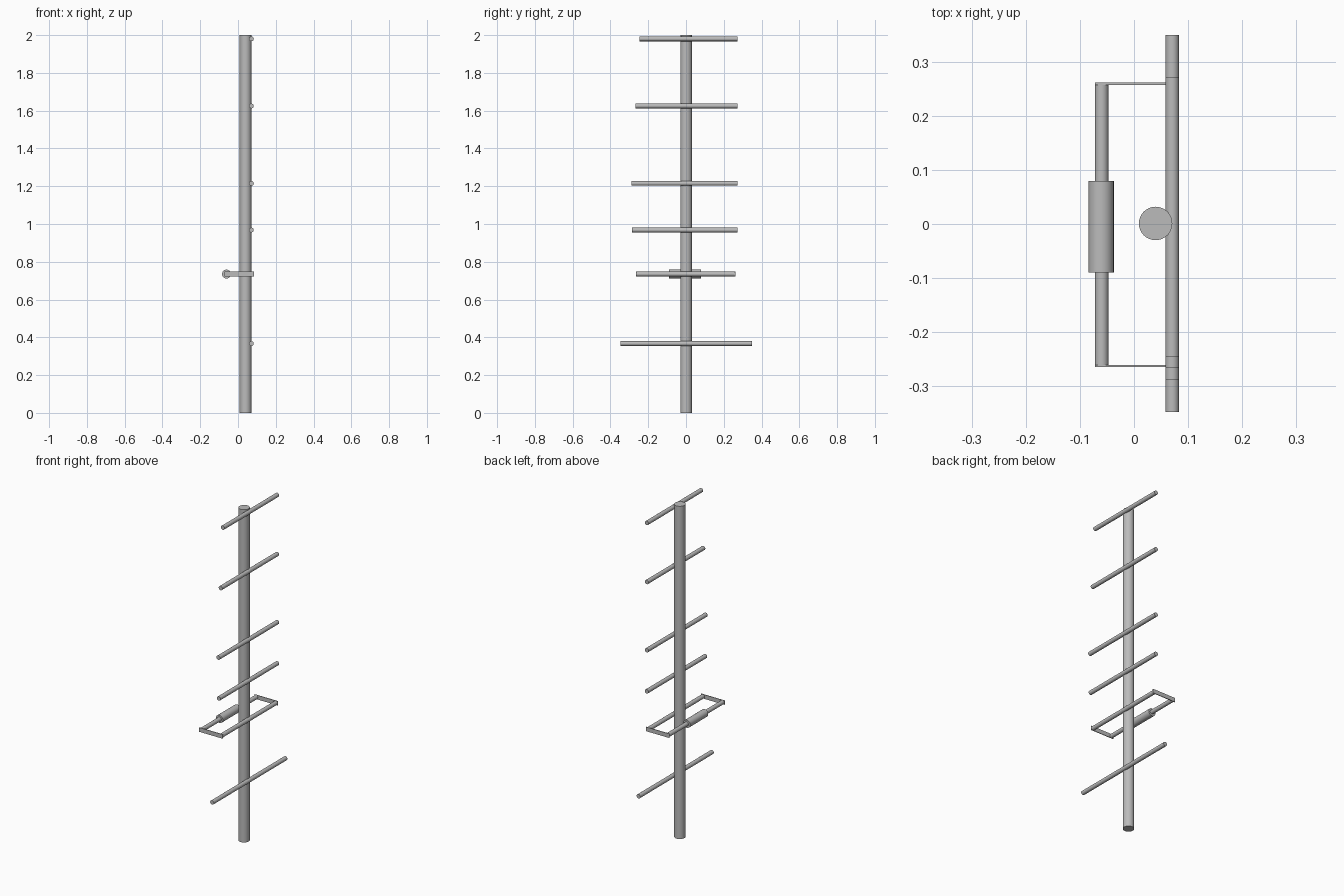
import bpy
import math

cube = bpy.data.objects.get("Cube")
if cube:
    bpy.data.objects.remove(cube, do_unlink=True)

metal = bpy.data.materials.new("grey metal")
metal.use_nodes = True
grey = (0.5, 0.5, 0.5, 1)
metal.diffuse_color = grey
metal.node_tree.nodes["Principled BSDF"].inputs["Base Color"].default_value = grey

ROD_X, ROD_R = 0.071, 0.0125
LOOP_X, LOOP_Z = -0.06, 0.735
LOOP_BACK, LOOP_FRONT = 0.26, -0.263


def finish(name):
    obj = bpy.context.object
    obj.name = name
    obj.data.materials.append(metal)
    return obj


def rod(name, x, z, y0, y1, radius):
    """Round bar lying along y."""
    bpy.ops.mesh.primitive_cylinder_add(
        vertices=24, radius=radius, depth=y1 - y0,
        location=(x, (y0 + y1) / 2, z), rotation=(math.pi / 2, 0, 0))
    bpy.ops.object.shade_smooth_by_angle()
    return finish(name)


# Upright mast
bpy.ops.mesh.primitive_cylinder_add(
    vertices=32, radius=0.031, depth=2, location=(0.04, 0.001, 1))
bpy.ops.object.shade_smooth_by_angle()
finish("mast")

# Cross rods, from the long reflector at the bottom to the top director
rod("reflector_rod", ROD_X, 0.367, -0.348, 0.35, ROD_R)
directors = [(0.968, -0.285), (1.215, -0.289), (1.625, -0.267), (1.98, -0.246)]
for i, (z, y0) in enumerate(directors, 1):
    rod(f"director_rod_{i}", ROD_X, z, y0, 0.272, ROD_R)

# Folded loop: two parallel rods, a thicker sleeve and flat end straps
rod("loop_inner_rod", ROD_X, LOOP_Z, LOOP_FRONT, LOOP_BACK, ROD_R)
rod("loop_outer_rod", LOOP_X, LOOP_Z, LOOP_FRONT, LOOP_BACK, ROD_R)
rod("loop_sleeve", LOOP_X - 0.001, LOOP_Z, -0.09, 0.08, 0.0235)

x0, x1 = LOOP_X - ROD_R, ROD_X + ROD_R
for name, y in (("front_strap", LOOP_FRONT), ("back_strap", LOOP_BACK)):
    bpy.ops.mesh.primitive_cube_add(size=1, location=((x0 + x1) / 2, y, LOOP_Z))
    strap = finish(name)
    strap.scale = (x1 - x0, 0.004, 2 * ROD_R)
